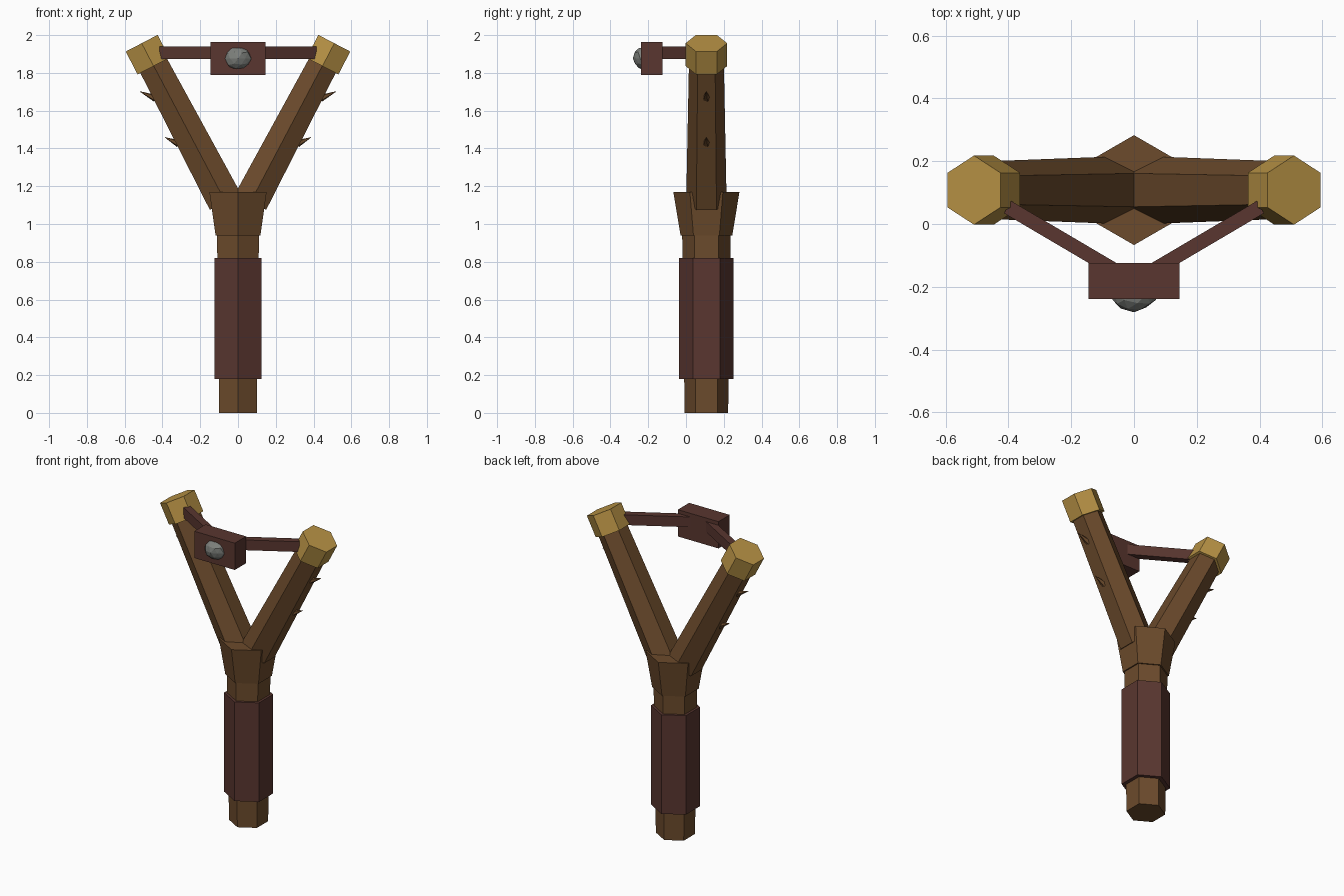
import bpy, bmesh, math, random
from mathutils import Vector, Matrix

old = bpy.data.objects.get("Cube")
if old:
    bpy.data.objects.remove(old, do_unlink=True)

CY = 0.108  # depth of the handle axis


def material(name, rgb):
    m = bpy.data.materials.new(name)
    m.use_nodes = True
    m.diffuse_color = (*rgb, 1)
    m.node_tree.nodes["Principled BSDF"].inputs["Base Color"].default_value = (*rgb, 1)
    return m


wood = material("brown_wood", (0.150, 0.070, 0.025))
gold = material("brass", (0.48, 0.29, 0.06))
leather = material("dark_leather", (0.10, 0.037, 0.029))
rock = material("grey_stone", (0.205, 0.215, 0.200))


def finish(name, bm, mat):
    bmesh.ops.recalc_face_normals(bm, faces=bm.faces)
    mesh = bpy.data.meshes.new(name)
    bm.to_mesh(mesh)
    bm.free()
    mesh.materials.append(mat)
    ob = bpy.data.objects.new(name, mesh)
    bpy.context.collection.objects.link(ob)
    return ob


def prism(name, start, end, r0, r1, mat, sides=6):
    """Tapered prism between two points of the (x, z) plane, a corner facing +y."""
    a, b = (Vector((p[0], CY, p[1])) for p in (start, end))
    d = (b - a).normalized()
    side = Vector((d.z, 0, -d.x))
    bm = bmesh.new()
    rings = []
    for c, r in ((a, r0), (b, r1)):
        ring = []
        for i in range(sides):
            t = math.tau * i / sides
            ring.append(bm.verts.new(c + r * (math.sin(t) * side + math.cos(t) * Vector((0, 1, 0)))))
        rings.append(ring)
    for i in range(sides):
        j = (i + 1) % sides
        bm.faces.new((rings[0][i], rings[0][j], rings[1][j], rings[1][i]))
    for ring in rings:
        bm.faces.new(ring)
    return finish(name, bm, mat)


def box(name, centre, size, mat, turn=0):
    bm = bmesh.new()
    bmesh.ops.create_cube(bm, size=1)
    bm.transform(Matrix.Translation(centre) @ Matrix.Rotation(turn, 4, 'Z')
                 @ Matrix.Diagonal((*size, 1)))
    return finish(name, bm, mat)


# Handle, grip and fork collar
prism("handle", (0, 0), (0, 1.0), 0.115, 0.129, wood)
prism("grip_wrap", (0, 0.18), (0, 0.82), 0.144, 0.144, leather)
prism("fork_collar", (0, 0.94), (0, 1.17), 0.137, 0.175, wood)

# Fork arms with end caps, thorns and bands, mirrored
for s, label in ((1, "left"), (-1, "right")):
    prism(f"{label}_arm", (s * 0.067, 1.118), (s * 0.49, 1.92), 0.107, 0.091, wood)
    prism(f"{label}_cap", (s * 0.447, 1.836), (s * 0.51, 1.957), 0.110, 0.110, gold)
    for part, base, tip in (("lower", (0.315, 1.425), (0.387, 1.459)),
                            ("upper", (0.437, 1.665), (0.52, 1.702))):
        prism(f"{label}_{part}_thorn", (s * base[0], base[1]), (s * tip[0], tip[1]),
              0.02, 0.001, wood, 5)
    p, q = Vector((s * 0.403, 0.054, 1.906)), Vector((s * 0.06, -0.148, 1.906))
    d = p - q
    box(f"{label}_band", (p + q) / 2, (d.length, 0.045, 0.066), leather, math.atan2(d.y, d.x))

# Pouch holding a rough stone
box("pouch", (0, -0.182, 1.876), (0.29, 0.115, 0.173), leather)
random.seed(4)
bm = bmesh.new()
bmesh.ops.create_icosphere(bm, subdivisions=2, radius=1)
for v in bm.verts:
    v.co *= random.uniform(0.9, 1.04)
bm.transform(Matrix.Translation((0, -0.225, 1.876)) @ Matrix.Diagonal((0.073, 0.055, 0.064, 1)))
finish("stone", bm, rock)
